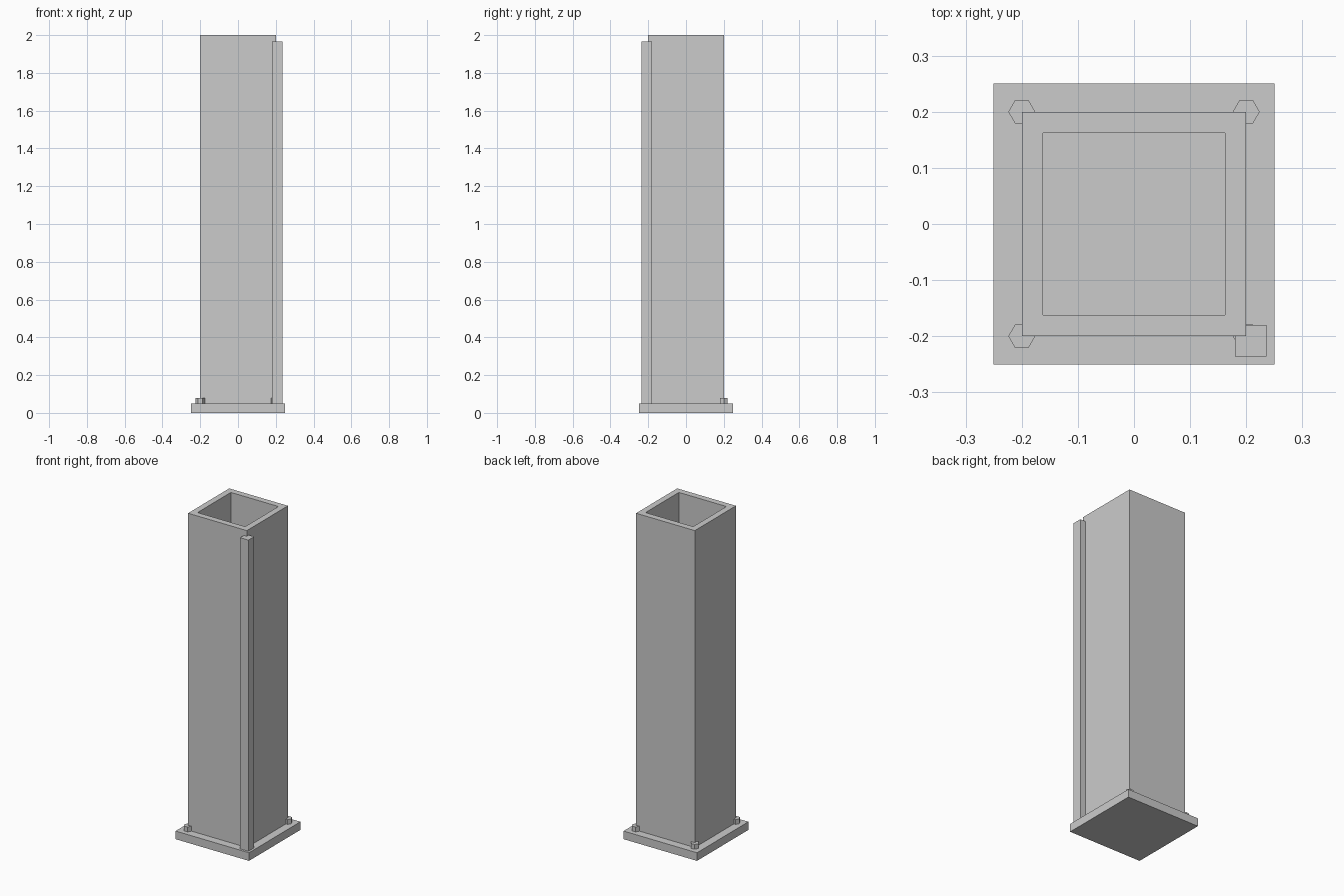
import bpy, bmesh, math
from mathutils import Matrix

if "Cube" in bpy.data.objects:
    bpy.data.objects.remove(bpy.data.objects["Cube"])

PLATE_TOP = 0.05


def finish(name, bm):
    bmesh.ops.recalc_face_normals(bm, faces=bm.faces)
    mesh = bpy.data.meshes.new(name)
    bm.to_mesh(mesh)
    bm.free()
    obj = bpy.data.objects.new(name, mesh)
    bpy.context.collection.objects.link(obj)
    return obj


def box(name, cx, cy, width, z0, z1):
    bm = bmesh.new()
    bmesh.ops.create_cube(bm, size=1, matrix=Matrix.Translation((cx, cy, (z0 + z1) / 2))
                          @ Matrix.Diagonal((width, width, z1 - z0, 1)))
    return finish(name, bm)


def square_tube(name, outer, inner, z0, z1):
    bm = bmesh.new()
    corners = [(-1, -1), (1, -1), (1, 1), (-1, 1)]
    # Closed wall section: outer bottom, outer top, inner top, inner bottom
    section = [(outer, z0), (outer, z1), (inner, z1), (inner, z0)]
    rings = [[bm.verts.new((x * r, y * r, z)) for x, y in corners] for r, z in section]
    for k in range(4):
        a, b = rings[k], rings[(k + 1) % 4]
        for i in range(4):
            j = (i + 1) % 4
            bm.faces.new((a[i], a[j], b[j], b[i]))
    return finish(name, bm)


def hex_bolt(name, x, y):
    bm = bmesh.new()
    height = 0.03
    matrix = (Matrix.Translation((x, y, PLATE_TOP + height / 2))
              @ Matrix.Rotation(math.radians(30), 4, 'Z'))
    bmesh.ops.create_cone(bm, cap_ends=True, segments=6, radius1=0.024,
                          radius2=0.024, depth=height, matrix=matrix)
    # Points of the hexagon face along x
    if max(v.co.x for v in bm.verts) - x < 0.0235:
        bmesh.ops.rotate(bm, verts=bm.verts, cent=(x, y, 0),
                         matrix=Matrix.Rotation(math.radians(30), 3, 'Z'))
    return finish(name, bm)


# Base plate
box("base_plate", 0, 0, 0.5, 0, PLATE_TOP)

# Hollow square column
square_tube("column", 0.2, 0.162, PLATE_TOP, 2.0)

# Conduit on the front right corner
box("corner_conduit", 0.208, -0.208, 0.056, PLATE_TOP, 1.965)

# Anchor bolts at the four corners
for side_y, label_y in ((-1, "front"), (1, "back")):
    for side_x, label_x in ((-1, "left"), (1, "right")):
        hex_bolt(f"bolt_{label_y}_{label_x}", side_x * 0.2, side_y * 0.2)
